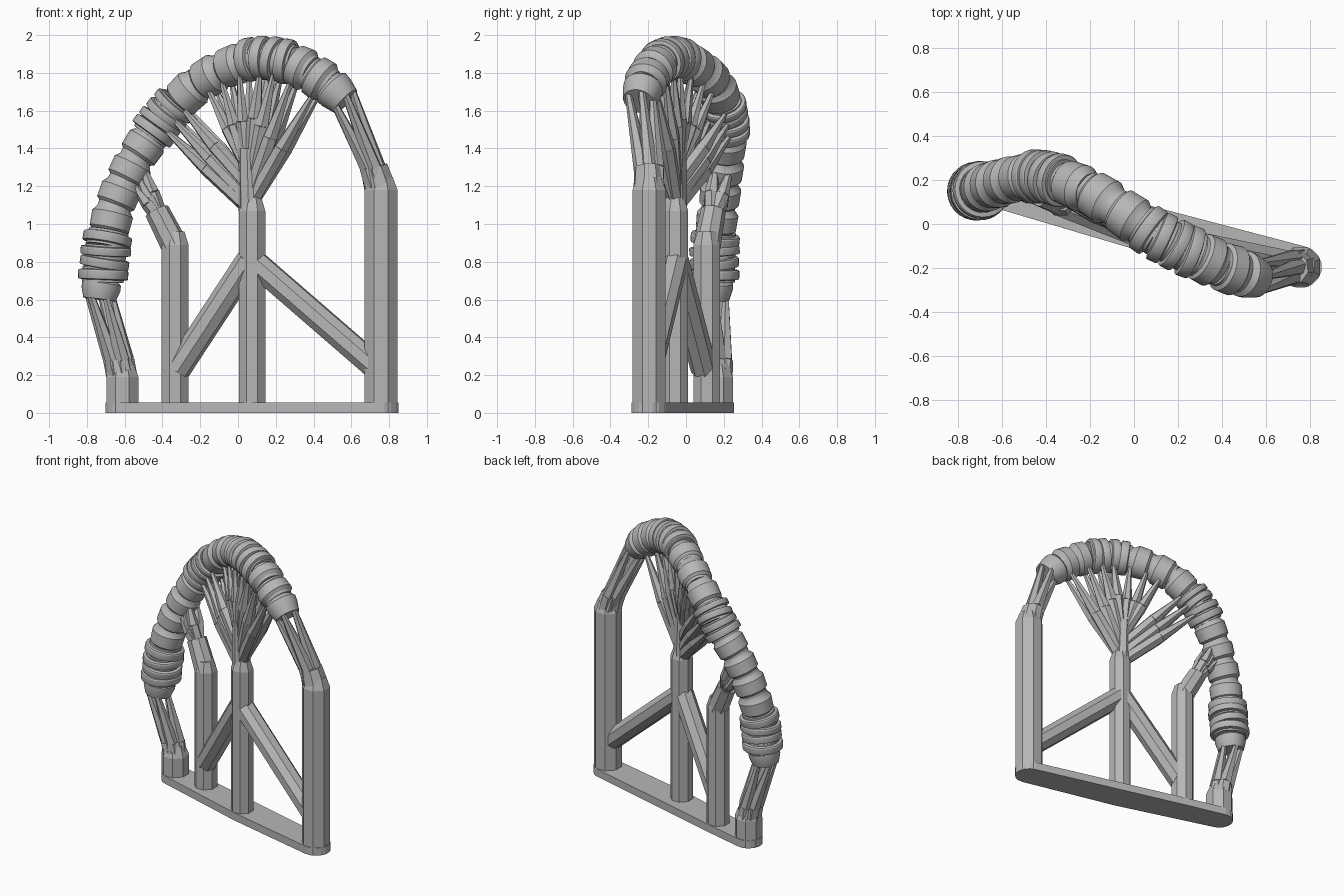
import bpy, bmesh, math, random
from mathutils import Vector

random.seed(4)
if "Cube" in bpy.data.objects:
    bpy.data.objects.remove(bpy.data.objects["Cube"])

grey = bpy.data.materials.new("plain_grey")
grey.use_nodes = True
colour = (0.47, 0.47, 0.47, 1)
grey.diffuse_color = colour
grey.node_tree.nodes["Principled BSDF"].inputs["Base Color"].default_value = colour


def finish(name, bm, smooth=False):
    bmesh.ops.recalc_face_normals(bm, faces=bm.faces)
    mesh = bpy.data.meshes.new(name)
    bm.to_mesh(mesh)
    bm.free()
    mesh.materials.append(grey)
    ob = bpy.data.objects.new(name, mesh)
    bpy.context.collection.objects.link(ob)
    if smooth:
        bpy.ops.object.select_all(action="DESELECT")
        ob.select_set(True)
        bpy.context.view_layer.objects.active = ob
        bpy.ops.object.shade_smooth_by_angle(angle=math.radians(25))


def circle(r, sides):
    for i in range(sides):
        a = math.tau * (i + 0.5) / sides
        yield Vector((r * math.cos(a), r * math.sin(a), 0))


def lathe(bm, profile, p, q, sides=8):
    """Closed turned solid from p to q; profile holds (radius, fraction)."""
    p, q = Vector(p), Vector(q)
    turn = (q - p).to_track_quat("Z", "Y")
    rings = [[bm.verts.new(p.lerp(q, t) + turn @ c) for c in circle(r, sides)]
             for r, t in profile]
    for a, b in zip(rings, rings[1:]):
        for i in range(sides):
            j = (i + 1) % sides
            bm.faces.new((a[i], a[j], b[j], b[i]))
    bm.faces.new(rings[0][::-1])
    bm.faces.new(rings[-1])


def strut(bm, p, q, r1, r2, sides=8):
    lathe(bm, [(r1, 0), (r2, 1)], p, q, sides)


# Spine centreline
keys = [Vector(k) for k in (
    (-0.735, 0.14, 0.6), (-0.715, 0.15, 0.72), (-0.7, 0.15, 0.86),
    (-0.68, 0.16, 1.01), (-0.635, 0.18, 1.15), (-0.585, 0.195, 1.27),
    (-0.505, 0.215, 1.41), (-0.4, 0.215, 1.56), (-0.25, 0.175, 1.72),
    (-0.14, 0.115, 1.79), (-0.03, 0.04, 1.845), (0.1, -0.05, 1.88),
    (0.19, -0.095, 1.877), (0.28, -0.14, 1.855), (0.37, -0.18, 1.81),
    (0.47, -0.22, 1.745), (0.57, -0.248, 1.65))]
reach = [0]
for a, b in zip(keys, keys[1:]):
    reach.append(reach[-1] + (b - a).length)


def spine_at(t):
    d = t * reach[-1]
    for i in range(len(keys) - 1):
        if d <= reach[i + 1] or i == len(keys) - 2:
            u = (d - reach[i]) / (reach[i + 1] - reach[i])
            return keys[i].lerp(keys[i + 1], u)


# Vertebrae: name, count, length, radius, profile
barrel = [(0.8, -0.06), (0.82, 0.06), (0.98, 0.16), (1.02, 0.72),
          (0.84, 0.9), (0.8, 1.04)]
disc = [(0.82, -0.1), (0.82, 0.08), (0.98, 0.14), (1, 0.25), (1, 0.75),
        (0.97, 0.86), (0.82, 0.92), (0.82, 1.1)]
start_cup = [(0.84, 0), (1, 0.55), (1, 0.85), (0.8, 1.05)]
end_cup = [(0.75, -0.1), (1, 0.15), (0.98, 0.4), (0.8, 1)]
groups = [("lower_cup", 1, 0.1, 0.105, start_cup), ("lower_disc", 4, 0.062, 0.132, disc),
          ("lower_vertebra", 4, 0.14, 0.107, barrel), ("middle_disc", 4, 0.056, 0.122, disc),
          ("middle_vertebra", 3, 0.155, 0.107, barrel), ("upper_disc", 4, 0.07, 0.118, disc),
          ("upper_vertebra", 2, 0.12, 0.112, barrel), ("upper_cup", 1, 0.12, 0.108, end_cup)]
total = sum(n * length for _, n, length, _, _ in groups)
d = 0
for name, n, length, radius, shape in groups:
    for k in range(n):
        p, q = spine_at(d / total), spine_at((d + length) / total)
        d += length
        tilt = Vector(random.uniform(-0.003, 0.003) for _ in range(3))
        size = radius * random.uniform(0.98, 1.02)
        bm = bmesh.new()
        lathe(bm, [(r * size, t) for r, t in shape], p - tilt, q + tilt, 28)
        finish(f"{name}_{k + 1}", bm, True)

# Support columns: foot position, radius, height
columns = {
    "left_column": ((0.757, -0.195), 0.095, 1.18),
    "centre_column": ((0.075, -0.058), 0.075, 1.07),
    "inner_right_column": ((-0.333, 0.11), 0.077, 0.89),
    "right_foot": ((-0.612, 0.163), 0.092, 0.19),
}
slab = bmesh.new()
for name, ((x, y), r, h) in columns.items():
    bm = bmesh.new()
    lathe(bm, [(r, 0), (r, h), (r * 0.7, h + 0.07)], (x, y, 0), (x, y, 1))
    finish(name, bm)
    for c in circle(r, 16):
        for z in (0, 0.055):
            slab.verts.new(c + Vector((x, y, z)))

# Base slab hugging the column feet
bmesh.ops.convex_hull(slab, input=slab.verts[:])
bmesh.ops.delete(slab, geom=[v for v in slab.verts if not v.link_faces], context="VERTS")
finish("base_slab", slab)

# Diagonal braces
for name, p, q in (
        ("right_brace", (-0.32, 0.095, 0.23), (0.06, -0.055, 0.81)),
        ("left_brace", (0.72, -0.19, 0.25), (0.085, -0.058, 0.8))):
    bm = bmesh.new()
    strut(bm, p, q, 0.07, 0.07)
    finish(name, bm)


def prongs(bm, root, t, inset, spread, r):
    """Thick arm from a root that forks into two tips across the spine."""
    root, c = Vector(root), spine_at(t)
    along = spine_at(min(t + 0.02, 1)) - spine_at(t - 0.02)
    inward = (root - c).normalized()
    side = along.cross(inward).normalized()
    for s in (-1, 1):
        tip = c + inward * inset + side * spread * s
        mid = root.lerp(tip, 0.5) + side * 0.008 * s
        strut(bm, root, mid, r, r * 0.95, 6)
        strut(bm, mid, tip, r * 0.95, 0.013, 6)


# Fan of prongs on the centre column, rooted at rising heights
bm = bmesh.new()
strut(bm, (0.065, -0.056, 1.07), (0.055, -0.05, 1.4), 0.062, 0.052)
for t, z in ((0.44, 1.1), (0.475, 1.15), (0.51, 1.22)):
    prongs(bm, (0.045, -0.045, z), t, 0.09, 0.055, 0.043)
for t in (0.6, 0.65, 0.71):
    prongs(bm, (0.05, -0.05, 1.3), t, 0.08, 0.045, 0.036)
for t, z in ((0.77, 1.32), (0.81, 1.25), (0.86, 1.16), (0.93, 1.12)):
    prongs(bm, (0.07, -0.055, z), t, 0.08, 0.045, 0.043)
finish("fan_prongs", bm)

# Prongs on the inner right column
bm = bmesh.new()
strut(bm, (-0.333, 0.11, 0.88), (-0.43, 0.145, 1.07), 0.073, 0.066)
for t in (0.295, 0.325, 0.355):
    prongs(bm, (-0.405, 0.135, 1.02), t, 0.075, 0.04, 0.042)
finish("inner_right_prongs", bm)

# Clustered prongs holding both spine ends
for name, root, shoulder, end, inner in (
        ("left_prongs", (0.757, -0.195, 1.17), (0.72, -0.2, 1.3), keys[-1], keys[-2]),
        ("right_prongs", (-0.612, 0.163, 0.16), (-0.635, 0.163, 0.28), keys[0], keys[1])):
    bm = bmesh.new()
    root, shoulder = Vector(root), Vector(shoulder)
    strut(bm, root, shoulder, 0.088, 0.075)
    face = (inner - end).to_track_quat("Z", "Y")
    for c in circle(1, 5):
        tip = end.lerp(inner, 0.15) + face @ c * 0.07
        flat = (tip - end) * Vector((1, 1, 0))
        mid = shoulder + flat * 0.6
        strut(bm, root + flat * 0.5, mid, 0.05, 0.044, 6)
        strut(bm, mid, tip, 0.044, 0.018, 6)
    finish(name, bm)
